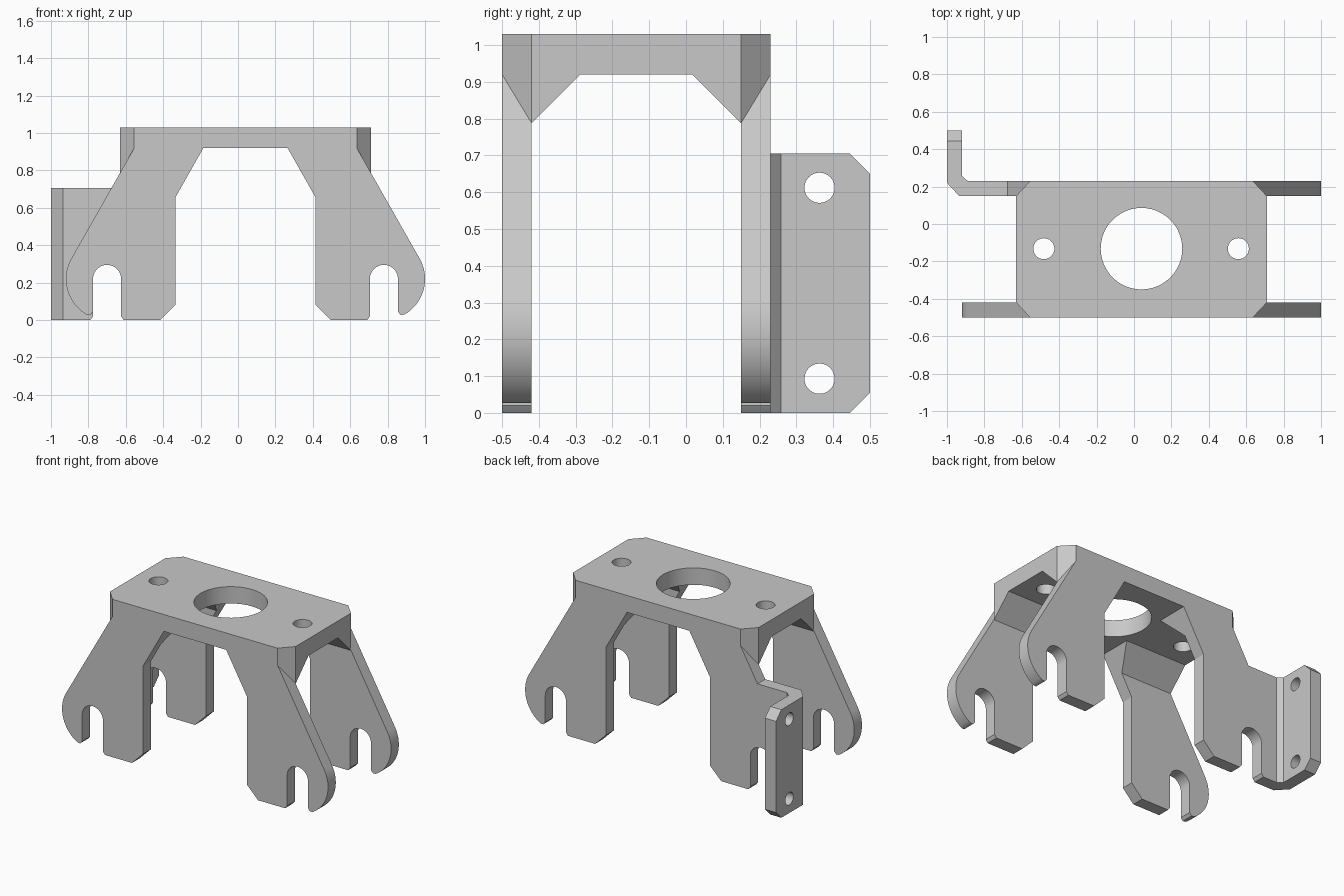
import bpy, bmesh
from math import cos, sin, radians
from mathutils import Vector

cube = bpy.data.objects.get("Cube")
if cube:
    bpy.data.objects.remove(cube, do_unlink=True)

grey = bpy.data.materials.new("plain grey")
grey.use_nodes = True
grey.diffuse_color = (0.58, 0.58, 0.58, 1)
grey.node_tree.nodes["Principled BSDF"].inputs["Base Color"].default_value = grey.diffuse_color

MID_X, MID_Y = 0.04, -0.135
FRONT, BACK, TOP = -0.5, 0.23, 1.03
INNER_FRONT, INNER_BACK = -0.42, 0.15
UNDER = 0.92                      # underside of the top plate


def arc(cx, cy, r, start, end, steps=24):
    angles = [radians(start + (end - start) * i / steps) for i in range(steps + 1)]
    return [(cx + r * cos(a), cy + r * sin(a)) for a in angles]


def circle(cx, cy, r):
    return arc(cx, cy, r, 0, 360, 48)[:-1]


def flip(points, mid):
    """Mirror a profile about a vertical line, in reverse order."""
    return [(2 * mid - a, b) for a, b in reversed(points)]


def prism(name, profile, axis, low, high):
    """Extrude a flat profile along one axis."""
    place = {"x": lambda a, b, t: (t, a, b),
             "y": lambda a, b, t: (a, t, b),
             "z": lambda a, b, t: (a, b, t)}[axis]
    bm = bmesh.new()
    face = bm.faces.new([bm.verts.new(place(a, b, low)) for a, b in profile])
    grown = bmesh.ops.extrude_face_region(bm, geom=[face])["geom"]
    moved = [v for v in grown if isinstance(v, bmesh.types.BMVert)]
    bmesh.ops.translate(bm, verts=moved, vec=Vector(place(0, 0, high - low)))
    bmesh.ops.recalc_face_normals(bm, faces=bm.faces)
    mesh = bpy.data.meshes.new(name)
    bm.to_mesh(mesh)
    bm.free()
    mesh.materials.append(grey)
    obj = bpy.data.objects.new(name, mesh)
    bpy.context.collection.objects.link(obj)
    return obj


def combine(target, tool, operation):
    """Apply a boolean and discard the tool."""
    tool.hide_render = True
    mod = target.modifiers.new("shape", "BOOLEAN")
    mod.operation, mod.object, mod.solver = operation, tool, "EXACT"
    bpy.context.view_layer.objects.active = target
    bpy.ops.object.modifier_apply(modifier=mod.name)
    bpy.data.objects.remove(tool, do_unlink=True)


# Side outline: sloped legs ending in hooked, rounded feet
half = [(0.635, TOP), (0.635, UNDER)] + arc(0.78, 0.22, 0.22, 30, -60) + [
    (0.87, 0.027), (0.85, 0.05), (0.8, 0.1), (0.78, 0)]
bracket = prism("bracket", half + flip(half, MID_X), "y", FRONT, BACK)

# Top block with chamfered corners
corner = [(0.635, FRONT), (0.71, INNER_FRONT), (0.71, INNER_BACK), (0.635, BACK)]
combine(bracket, prism("top_block", corner + flip(corner, MID_X), "z", 0.78, TOP), "UNION")

# Mounting tab: bent plate with clipped corners
bend = [(-0.66, INNER_BACK), (-0.66, BACK), (-0.89, BACK), (-0.92, 0.258),
        (-0.92, 0.5), (-1, 0.5), (-1, 0.22), (-0.935, INNER_BACK)]
tab = prism("mounting_tab", bend, "z", 0, 0.705)
for edge, way in ((0, 1), (0.705, -1)):
    clip = [(0.445, edge), (0.5, edge + way * 0.055),
            (0.6, edge + way * 0.155), (0.6, edge - way * 0.155)]
    clip[-1:] = [(0.6, edge - way * 0.1), (0.445 - 0.1, edge - way * 0.1)]
    combine(tab, prism("tab_clip", clip, "x", -1.2, -0.8), "DIFFERENCE")
for z in (0.093, 0.612):
    combine(tab, prism("tab_hole", circle(0.363, z, 0.041), "x", -1.2, -0.8), "DIFFERENCE")
combine(bracket, tab, "UNION")

# Lengthwise channel, leaving sloped gussets under the top
channel = [(INNER_BACK, -0.2), (INNER_BACK, 0.787), (0.017, UNDER)]
combine(bracket, prism("channel", channel + flip(channel, MID_Y), "x", -0.99 - 1, 2),
        "DIFFERENCE")

# Gap between the left and right legs, with chamfered feet
gap = [(0.595, -0.1), (0.415, 0.08), (0.415, 0.655), (0.265, UNDER)]
combine(bracket, prism("leg_gap", gap + flip(gap, MID_X), "y", -1, 1), "DIFFERENCE")

# Open slots in the feet
slot = [(0.68, -0.01), (0.692, 0.002), (0.705, 0.02)] + arc(0.78, 0.22, 0.075, 180, 0) + [
    (0.855, 0.02), (0.868, 0.002), (0.88, -0.01)]
for shape in (slot, flip(slot, MID_X)):
    combine(bracket, prism("foot_slot", shape, "y", -1, 0.24), "DIFFERENCE")

# Large centre hole and two bolt holes
for x, r in ((MID_X, 0.218), (-0.482, 0.056), (0.558, 0.056)):
    combine(bracket, prism("top_hole", circle(x, -0.132, r), "z", 0.5, 1.5), "DIFFERENCE")

bpy.ops.object.select_all(action="DESELECT")
bracket.select_set(True)
bpy.context.view_layer.objects.active = bracket
bpy.ops.object.shade_smooth_by_angle(angle=radians(25))
